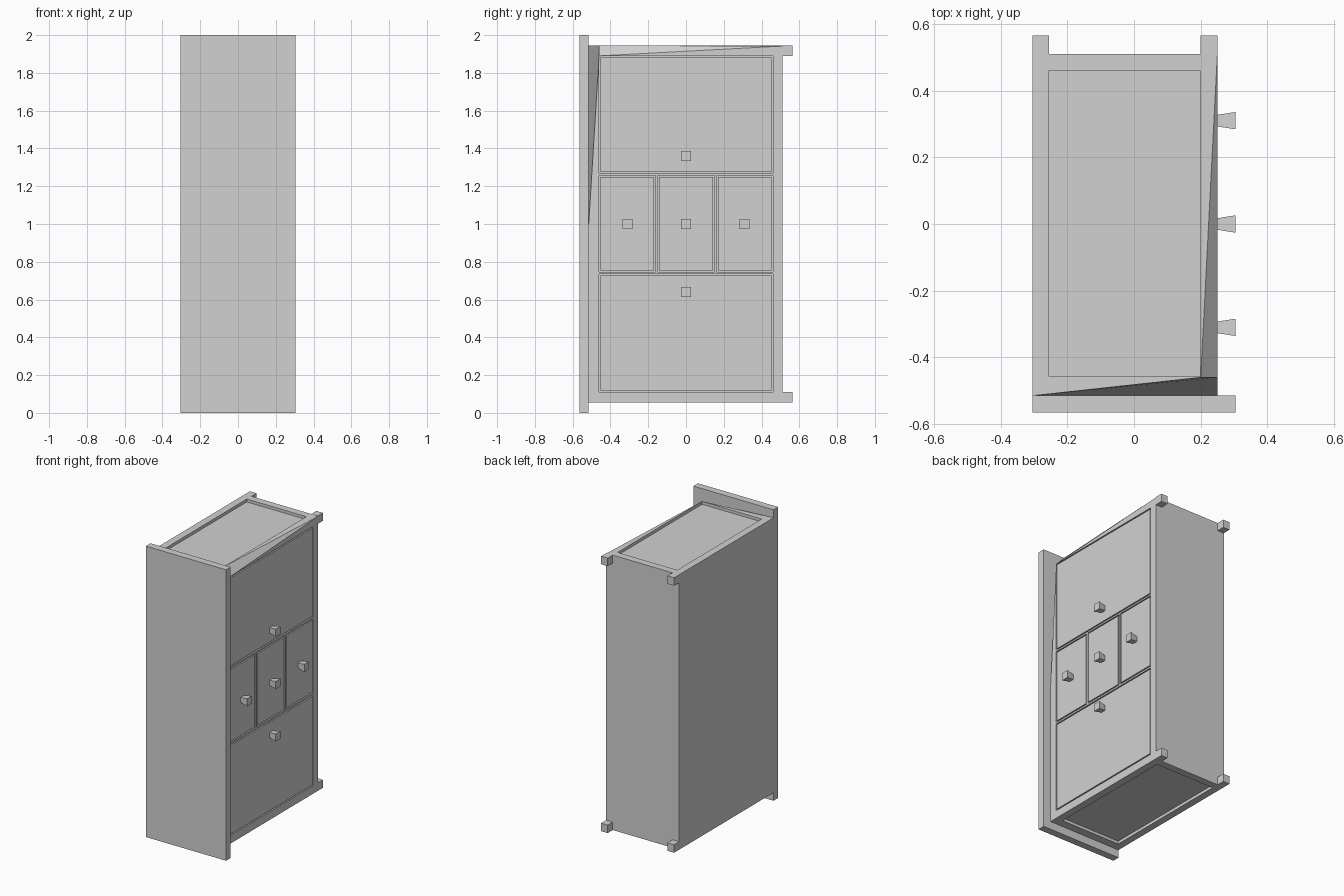
import bpy, bmesh
from itertools import product

cube = bpy.data.objects.get("Cube")
if cube:
    bpy.data.objects.remove(cube, do_unlink=True)

GREY = (0.64, 0.64, 0.64, 1)
mat = bpy.data.materials.new("plain_grey")
mat.use_nodes = True
mat.diffuse_color = GREY
mat.node_tree.nodes["Principled BSDF"].inputs["Base Color"].default_value = GREY


def corners(x, y, z):
    return list(product(x, y, z))


def hulls(name, groups):
    """One object made of a convex solid for each group of points."""
    bm = bmesh.new()
    for points in groups:
        verts = [bm.verts.new(p) for p in points]
        bmesh.ops.convex_hull(bm, input=verts)
    bmesh.ops.dissolve_limit(bm, angle_limit=0.001, verts=bm.verts[:], edges=bm.edges[:])
    bmesh.ops.recalc_face_normals(bm, faces=bm.faces[:])
    mesh = bpy.data.meshes.new(name)
    bm.to_mesh(mesh)
    bm.free()
    mesh.materials.append(mat)
    ob = bpy.data.objects.new(name, mesh)
    bpy.context.collection.objects.link(ob)
    return ob


BACK, FRONT = -0.305, 0.25
NEAR, FAR = -0.515, 0.51
LOW, HIGH = 0.055, 1.945
RIM = 0.055

# Cabinet body lying on its side, with one bevelled long edge and a cut corner
body = hulls("body", [
    corners((BACK, FRONT), (NEAR, FAR), (LOW,))
    + corners((BACK,), (NEAR, FAR), (HIGH,))
    + [(FRONT, NEAR, 1.0), (FRONT, NEAR + RIM, HIGH - RIM),
       (FRONT - 0.05, NEAR + RIM, HIGH), (FRONT - 0.05, FAR, HIGH),
       (FRONT, FAR, HIGH - 0.003)]])

# Openings: name -> (y range, z range)
openings = {
    "upper_door": ((-0.46, 0.46), (1.268, 1.89)),
    "lower_door": ((-0.46, 0.46), (0.11, 0.735)),
    "drawer_left": ((-0.46, -0.162), (0.747, 1.257)),
    "drawer_middle": ((-0.152, 0.152), (0.747, 1.257)),
    "drawer_right": ((0.162, 0.46), (0.747, 1.257)),
}

# Cut the front openings and the sunken end panels
pockets = [corners((FRONT - 0.02, FRONT + 0.1), y, z) for y, z in openings.values()]
for z in ((LOW - 0.1, LOW + 0.02), (HIGH - 0.02, HIGH + 0.1)):
    pockets.append(corners((-0.255, 0.198), (-0.458, 0.46), z))
cutter = hulls("pocket_cutter", pockets)
cutter.hide_render = True
mod = body.modifiers.new("pockets", "BOOLEAN")
mod.operation = "DIFFERENCE"
mod.solver = "EXACT"
mod.object = cutter
bpy.context.view_layer.objects.active = body
bpy.ops.object.modifier_apply(modifier=mod.name)
bpy.data.objects.remove(cutter, do_unlink=True)

# Doors and drawer fronts, with a narrow groove all round
GAP = 0.008
for name, (y, z) in openings.items():
    hulls(name, [corners((FRONT - 0.021, FRONT),
                         (y[0] + GAP, y[1] - GAP), (z[0] + GAP, z[1] - GAP))])

# Flared square knobs
knobs = {"upper_door": (0, 1.36), "lower_door": (0, 0.64), "drawer_left": (-0.31, 1),
         "drawer_middle": (0, 1), "drawer_right": (0.31, 1)}
for name, (y, z) in knobs.items():
    points = []
    for x, r in ((FRONT - 0.002, 0.017), (0.305, 0.026)):
        points += corners((x,), (y - r, y + r), (z - r, z + r))
    hulls(name + "_knob", [points])

# Overhanging top board
hulls("top_board", [corners((BACK, 0.305), (-0.565, NEAR), (0, 2))])

# Four short feet
for side, x in (("back", (BACK, BACK + 0.05)), ("front", (FRONT - 0.05, FRONT))):
    for end, z in (("lower", (LOW, LOW + RIM)), ("upper", (HIGH - RIM, HIGH))):
        hulls(f"{side}_{end}_foot", [corners(x, (FAR, 0.565), z)])
